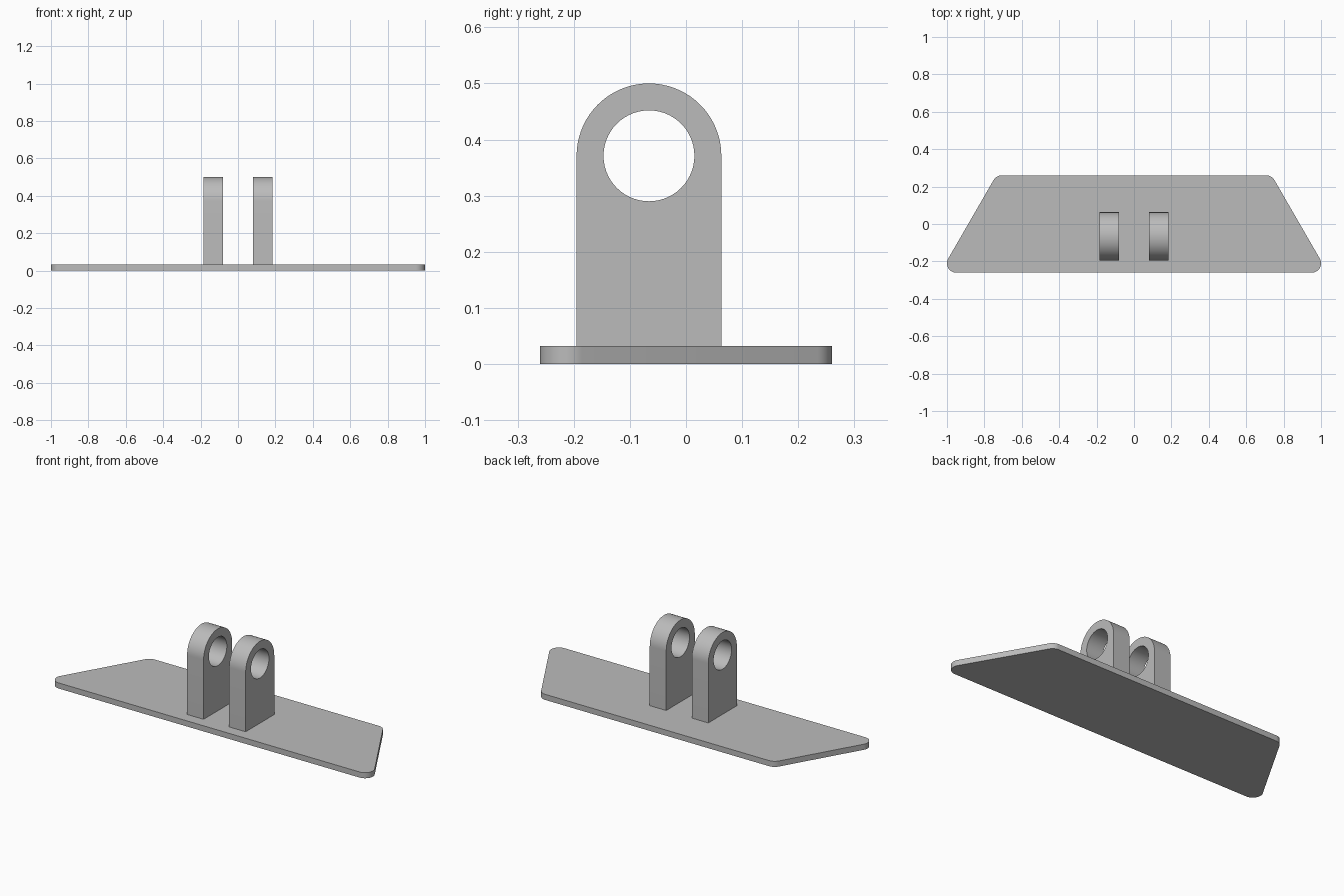
import bpy, bmesh
from math import sin, cos, radians
from mathutils import Matrix, Vector

cube = bpy.data.objects.get("Cube")
if cube:
    bpy.data.objects.remove(cube, do_unlink=True)

grey = bpy.data.materials.new("plain grey")
grey.use_nodes = True
colour = (0.5, 0.5, 0.5, 1)
grey.diffuse_color = colour
grey.node_tree.nodes["Principled BSDF"].inputs["Base Color"].default_value = colour


def arc(cx, cy, r, start, end, steps):
    """Points on an arc, angles in degrees."""
    angles = [radians(start + (end - start) * i / steps) for i in range(steps + 1)]
    return [(cx + r * cos(a), cy + r * sin(a)) for a in angles]


def extrude_outline(name, loops, depth, matrix):
    """Fill closed outlines (outer first, then holes) and extrude along local z."""
    bm = bmesh.new()
    for loop in loops:
        verts = [bm.verts.new((x, y, 0)) for x, y in loop]
        for a, b in zip(verts, verts[1:] + verts[:1]):
            bm.edges.new((a, b))
    bmesh.ops.triangle_fill(bm, edges=bm.edges[:], use_beauty=True, use_dissolve=False)
    extruded = bmesh.ops.extrude_face_region(bm, geom=bm.faces[:], use_keep_orig=True)["geom"]
    top = [v for v in extruded if isinstance(v, bmesh.types.BMVert)]
    bmesh.ops.translate(bm, verts=top, vec=Vector((0, 0, depth)))
    bmesh.ops.transform(bm, matrix=matrix, verts=bm.verts[:])
    bmesh.ops.recalc_face_normals(bm, faces=bm.faces[:])
    mesh = bpy.data.meshes.new(name)
    bm.to_mesh(mesh)
    bm.free()
    mesh.materials.append(grey)
    obj = bpy.data.objects.new(name, mesh)
    bpy.context.collection.objects.link(obj)
    bpy.ops.object.select_all(action="DESELECT")
    obj.select_set(True)
    bpy.context.view_layer.objects.active = obj
    bpy.ops.object.shade_smooth_by_angle(angle=radians(30))
    return obj


# Base plate: trapezoid with rounded corners, mirrored left to right
thickness = 0.032
half = arc(0.95, -0.21, 0.05, -90, 30, 16) + arc(0.7075, 0.21, 0.05, 30, 90, 8)
plate = half + [(-x, y) for x, y in reversed(half)]
extrude_outline("base_plate", [plate], thickness, Matrix.Identity(4))

# Two upright lugs: round-topped profile with a pin hole, lying in the y-z plane
cy, cz, radius = -0.066, 0.371, 0.129
profile = arc(cy, cz, radius, 0, 180, 36)
profile += [(cy - radius, thickness), (cy + radius, thickness)]
hole = arc(cy, cz, 0.081, 0, 360, 56)[:-1]
for name, x in (("right_lug", -0.185), ("left_lug", 0.081)):
    # local x -> y, local y -> z, local z -> x
    upright = Matrix(((0, 0, 1, x), (1, 0, 0, 0), (0, 1, 0, 0), (0, 0, 0, 1)))
    extrude_outline(name, [profile, hole], 0.104, upright)
